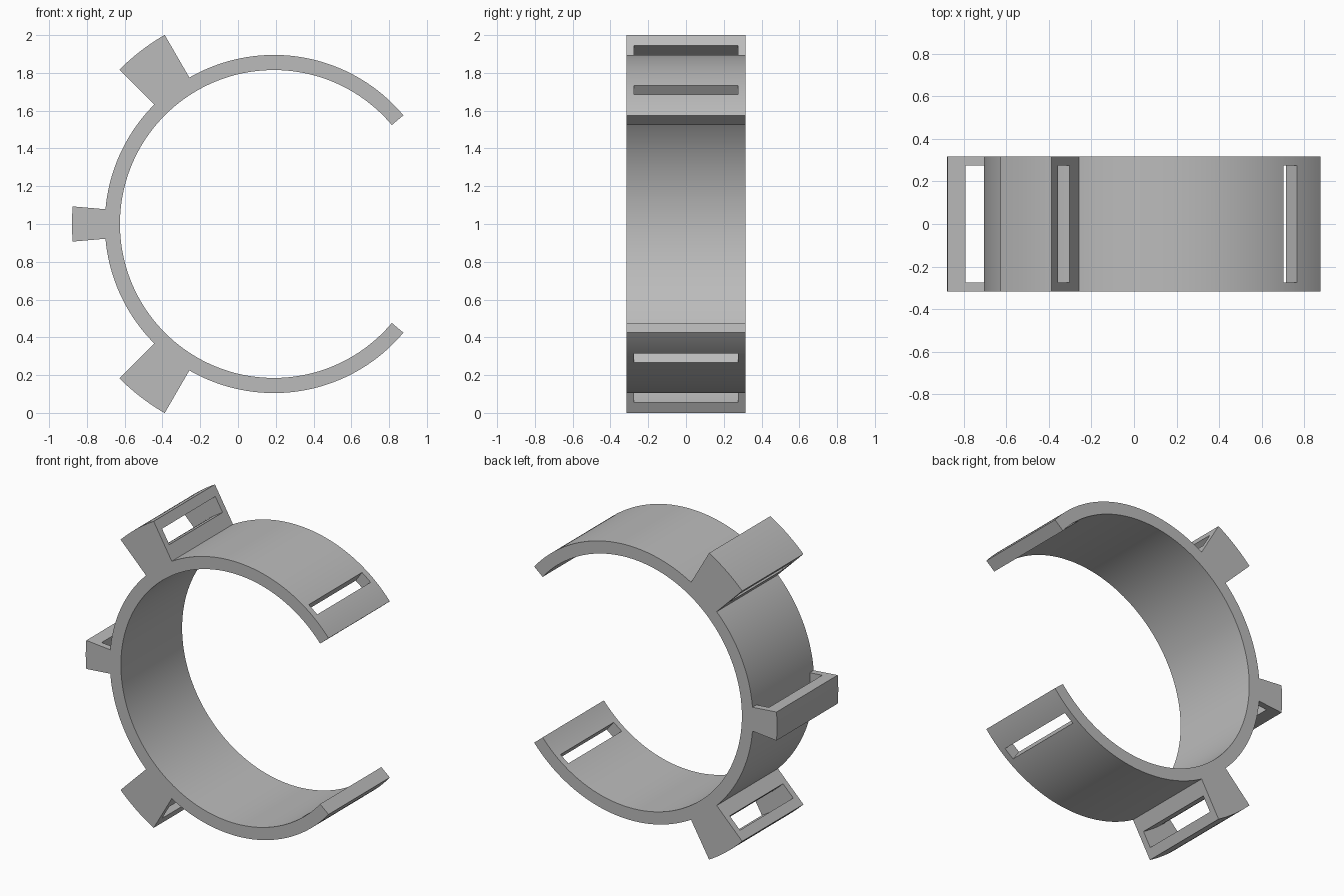
import bpy
import bmesh
from math import radians, sin, cos

cube = bpy.data.objects.get("Cube")
if cube:
    bpy.data.objects.remove(cube, do_unlink=True)

CX, CZ = 0.19, 1.0           # ring axis
HALF, SLOT_HALF = 0.316, 0.275
R_IN, R_OUT = 0.815, 0.895
STEP = 1.25                  # degrees per segment

grey = bpy.data.materials.new("light_grey")
grey.use_nodes = True
colour = (0.5, 0.5, 0.5, 1)
grey.diffuse_color = colour
grey.node_tree.nodes["Principled BSDF"].inputs["Base Color"].default_value = colour


def arc_block(name, r0, r1, a0, a1, half):
    """Solid ring sector between two radii and two angles."""
    bm = bmesh.new()
    n = round((a1 - a0) / STEP)
    rings = []
    for i in range(n + 1):
        a = radians(a0 + (a1 - a0) * i / n)
        rings.append([bm.verts.new((CX + r * cos(a), y, CZ + r * sin(a)))
                      for r, y in ((r0, -half), (r1, -half), (r1, half), (r0, half))])
    for p, q in zip(rings, rings[1:]):
        for k in range(4):
            m = (k + 1) % 4
            bm.faces.new((p[k], p[m], q[m], q[k]))
    bm.faces.new(rings[0])
    bm.faces.new(rings[-1][::-1])
    bmesh.ops.recalc_face_normals(bm, faces=bm.faces)
    mesh = bpy.data.meshes.new(name)
    bm.to_mesh(mesh)
    bm.free()
    mesh.materials.append(grey)
    ob = bpy.data.objects.new(name, mesh)
    bpy.context.collection.objects.link(ob)
    return ob


def combine(target, tool, operation):
    """Apply a boolean and remove the tool object."""
    mod = target.modifiers.new("combine", "BOOLEAN")
    mod.operation, mod.solver, mod.object = operation, "EXACT", tool
    bpy.context.view_layer.update()
    graph = bpy.context.evaluated_depsgraph_get()
    mesh = bpy.data.meshes.new_from_object(target.evaluated_get(graph))
    target.modifiers.clear()
    target.data = mesh
    bpy.data.objects.remove(tool, do_unlink=True)


# Open band
band = arc_block("slotted_open_band", R_IN, R_OUT, 40, 320, HALF)

# Strap slots near both open ends
for a in (50, 305):
    combine(band, arc_block("end_slot", 0.7, 1.0, a, a + 5, SLOT_HALF), "DIFFERENCE")

# Lugs with a strap passage: start angle, end angle, outer radius, slot radii
for a0, a1, r, s0, s1 in ((120, 135, 1.156, 0.988, 1.092),
                          (175, 185, 1.069, 0.88, 0.986),
                          (225, 240, 1.156, 0.988, 1.092)):
    lug = arc_block("lug", 0.86, r, a0, a1, HALF)
    combine(lug, arc_block("lug_slot", s0, s1, a0 - 2.5, a1 + 2.5, SLOT_HALF), "DIFFERENCE")
    combine(band, lug, "UNION")

# Smooth curves, crisp edges
bpy.ops.object.select_all(action="DESELECT")
band.select_set(True)
bpy.context.view_layer.objects.active = band
bpy.ops.object.shade_smooth_by_angle(angle=radians(30))
